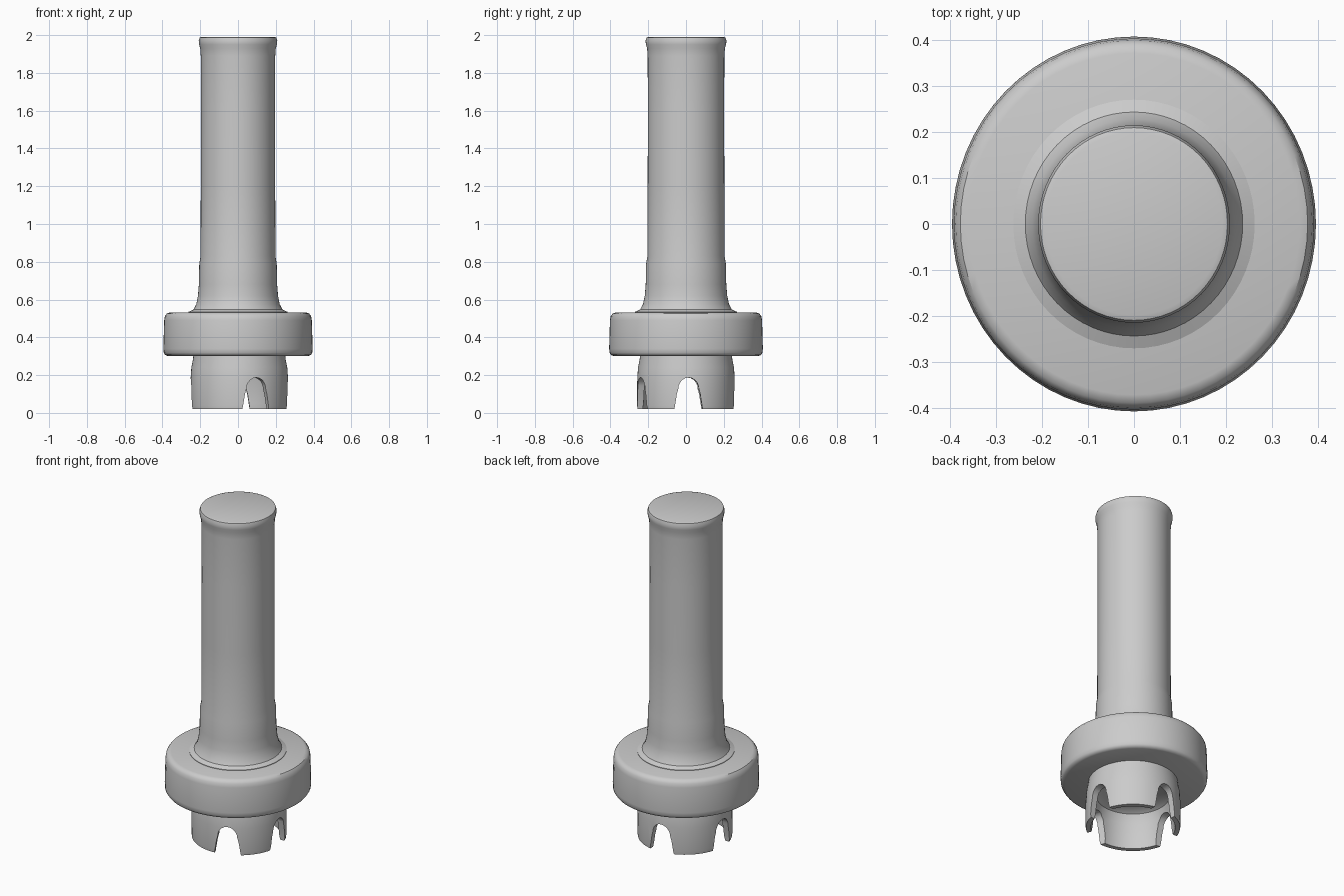
import bpy
import bmesh
from math import sin, cos, pi, radians

if "Cube" in bpy.data.objects:
    bpy.data.objects.remove(bpy.data.objects["Cube"])

SEGMENTS = 64


def add_object(name, bm):
    bmesh.ops.recalc_face_normals(bm, faces=bm.faces)
    mesh = bpy.data.meshes.new(name)
    bm.to_mesh(mesh)
    bm.free()
    obj = bpy.data.objects.new(name, mesh)
    bpy.context.collection.objects.link(obj)
    return obj


def lathe(name, profile, x_offset=0.0, y_scale=1.0):
    """Revolve (radius, z) points, both ends on the axis, into a closed solid."""
    bm = bmesh.new()
    rings = []
    for r, z in profile:
        if r == 0:
            rings.append([bm.verts.new((x_offset, 0, z))])
        else:
            angles = [2 * pi * i / SEGMENTS for i in range(SEGMENTS)]
            rings.append([bm.verts.new((x_offset + r * cos(a), y_scale * r * sin(a), z))
                          for a in angles])
    for a, b in zip(rings, rings[1:]):
        for i in range(SEGMENTS):
            j = (i + 1) % SEGMENTS
            quad = [a[i % len(a)], a[j % len(a)], b[j % len(b)], b[i % len(b)]]
            bm.faces.new(list(dict.fromkeys(quad)))
    return add_object(name, bm)


def shade(obj, angle=35):
    bpy.ops.object.select_all(action='DESELECT')
    obj.select_set(True)
    bpy.context.view_layer.objects.active = obj
    bpy.ops.object.shade_smooth_by_angle(angle=radians(angle))


# Long shaft with a slight lip at the top and a filleted foot on the flange
flange_z = 0.535
shaft_profile = [
    (0, 1.987), (0.192, 1.991), (0.203, 1.987), (0.208, 1.97), (0.206, 1.95),
    (0.200, 1.93), (0.197, 1.89), (0.196, 1.60), (0.197, 1.20), (0.198, 0.83),
    (0.205, 0.79), (0.207, 0.68), (0.212, 0.62), (0.221, 0.575), (0.236, 0.547),
    (0.262, flange_z), (0.262, 0.45), (0, 0.45)]
shade(lathe("shaft", shaft_profile, y_scale=1.03))

# Thick round flange
flange_profile = [
    (0, flange_z - 0.003), (0.36, flange_z - 0.003), (0.377, 0.526), (0.387, 0.512),
    (0.391, 0.49), (0.395, 0.34), (0.393, 0.318), (0.386, 0.307), (0.372, 0.301), (0, 0.301)]
shade(lathe("flange", flange_profile, y_scale=1.03))

# Hollow crown under the flange
crown_profile = [
    (0, 0.32), (0.242, 0.32), (0.245, 0.285), (0.254, 0.24), (0.258, 0.18), (0.259, 0.04),
    (0.256, 0.02), (0.230, 0.02), (0.225, 0.05), (0.220, 0.17), (0.200, 0.22),
    (0.165, 0.24), (0, 0.24)]
crown = lathe("crown", crown_profile, x_offset=0.007)

# Arched notches that split the crown into four legs
bm = bmesh.new()
arch = [(-0.078, -0.05), (-0.073, 0.03), (-0.062, 0.10)]
arch += [(-0.055 * cos(pi * i / 10), 0.125 + 0.062 * sin(pi * i / 10)) for i in range(11)]
arch += [(0.062, 0.10), (0.073, 0.03), (0.078, -0.05)]
for degrees in (3, 93, 178, -68):
    a = radians(degrees)
    inner, outer = [[bm.verts.new((r * cos(a) - t * sin(a), r * sin(a) + t * cos(a), z))
                     for t, z in arch] for r in (0.15, 0.34)]
    bm.faces.new(inner)
    bm.faces.new(outer)
    for i in range(len(arch)):
        j = (i + 1) % len(arch)
        bm.faces.new((inner[i], inner[j], outer[j], outer[i]))
cutter = add_object("notch_cutter", bm)
cutter.hide_render = True

notches = crown.modifiers.new("notches", 'BOOLEAN')
notches.operation = 'DIFFERENCE'
notches.solver = 'EXACT'
notches.object = cutter
bpy.context.view_layer.objects.active = crown
bpy.ops.object.modifier_apply(modifier=notches.name)
bpy.data.objects.remove(cutter, do_unlink=True)
shade(crown)
